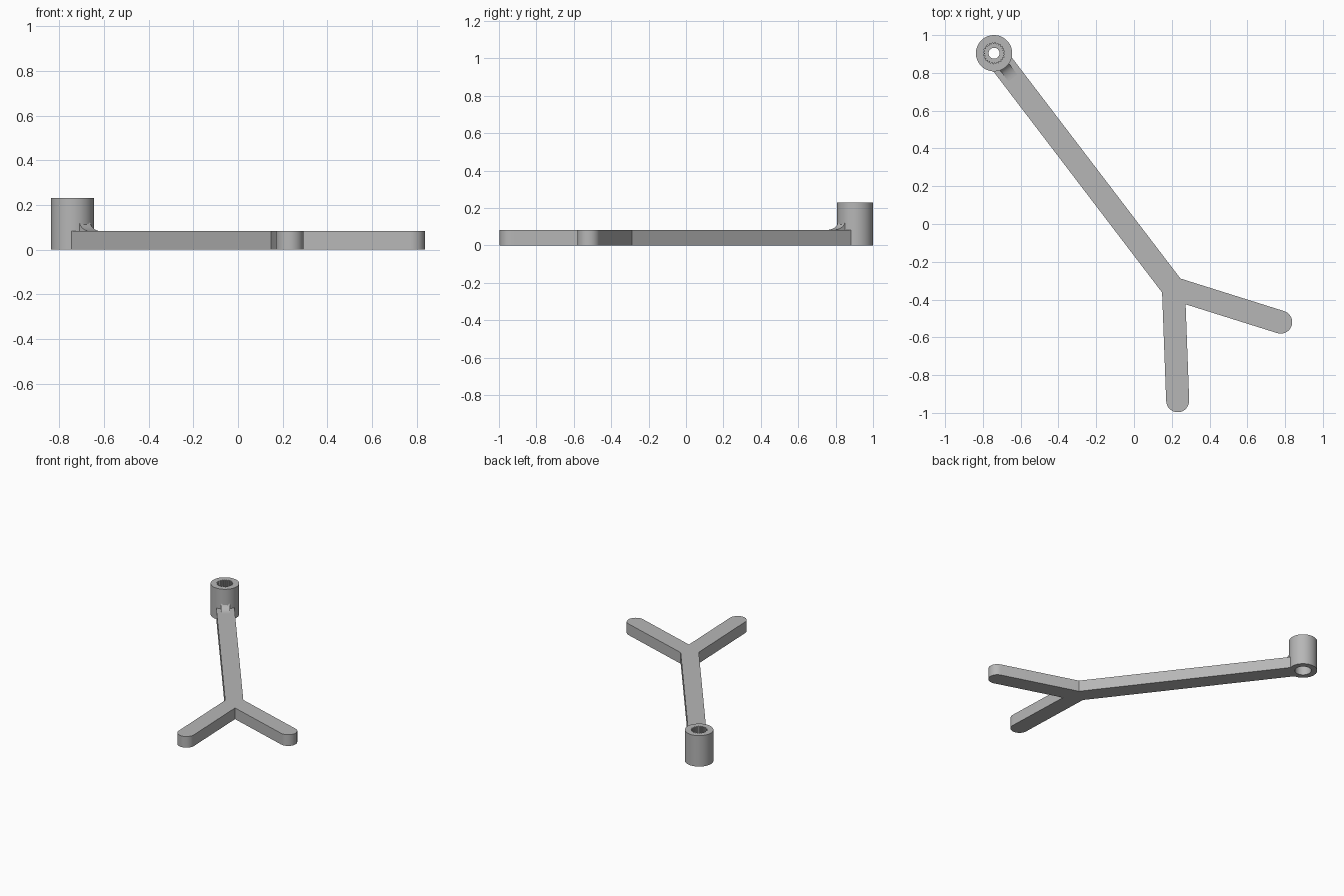
import bpy, bmesh
from math import sin, cos, tan, pi, radians, sqrt
from mathutils import Vector, Matrix

cube = bpy.data.objects.get("Cube")
if cube:
    bpy.data.objects.remove(cube, do_unlink=True)

HUB = Vector((-0.741, 0.904, 0))     # axis of the round hub
FORK = Vector((0.209, -0.341, 0))    # where the arm splits
HUB_R, HUB_H = 0.096, 0.23
HALF, ARM_H = 0.061, 0.083           # half width and height of the bars
SPREAD, PRONG = radians(35.2), 0.595
arm = FORK - HUB
LENGTH = arm.length
# local x runs along the arm away from the hub
TO_WORLD = Matrix.Translation(HUB) @ arm.to_track_quat('X', 'Z').to_matrix().to_4x4()

grey = bpy.data.materials.new("grey plastic")
grey.use_nodes = True
colour = (0.47, 0.47, 0.47, 1)
grey.diffuse_color = colour
grey.node_tree.nodes["Principled BSDF"].inputs["Base Color"].default_value = colour


def finish(name, bm, matrix):
    bmesh.ops.recalc_face_normals(bm, faces=bm.faces)
    mesh = bpy.data.meshes.new(name)
    bm.to_mesh(mesh)
    bm.free()
    mesh.materials.append(grey)
    obj = bpy.data.objects.new(name, mesh)
    bpy.context.collection.objects.link(obj)
    obj.matrix_world = matrix
    bpy.ops.object.select_all(action='DESELECT')
    obj.select_set(True)
    bpy.context.view_layer.objects.active = obj
    bpy.ops.object.shade_smooth_by_angle(angle=radians(30))
    return obj


def extrude(name, points, offset):
    bm = bmesh.new()
    face = bm.faces.new([bm.verts.new(p) for p in points])
    new = bmesh.ops.extrude_face_region(bm, geom=[face])["geom"]
    bmesh.ops.translate(bm, vec=offset,
                        verts=[v for v in new if isinstance(v, bmesh.types.BMVert)])
    return finish(name, bm, TO_WORLD)


# Forked arm: half outline from the hub to the crotch, then its mirror image
half = []
for i in range(7):
    y = HALF * i / 6
    half.append((sqrt((HUB_R - 0.002) ** 2 - y * y), y, 0))
half.append((LENGTH - HALF * tan(SPREAD / 2), HALF, 0))
tip = Vector((LENGTH + PRONG * cos(SPREAD), PRONG * sin(SPREAD), 0))
for i in range(17):
    a = SPREAD + pi / 2 - pi * i / 16
    half.append(tip + HALF * Vector((cos(a), sin(a), 0)))
half.append((LENGTH + HALF / sin(SPREAD), 0, 0))
mirrored = [(p[0], -p[1], 0) for p in half[-2:0:-1]]
extrude("forked_arm", half + mirrored, (0, 0, ARM_H))

# Concave fillet between the hub and the top of the arm
FILLET_L, FILLET_H, FILLET_W = 0.075, 0.048, 0.03
profile = [(HUB_R - 0.012, -FILLET_W, ARM_H - 0.01)]
for i in range(11):
    a = pi / 2 * i / 10
    profile.append((HUB_R - 0.006 + FILLET_L * (1 - cos(a)), -FILLET_W,
                    ARM_H + FILLET_H * (1 - sin(a))))
profile.insert(1, (HUB_R - 0.012, -FILLET_W, ARM_H + FILLET_H))
profile.append((HUB_R - 0.006 + FILLET_L, -FILLET_W, ARM_H - 0.01))
extrude("hub_fillet", profile, (0, 2 * FILLET_W, 0))

# Hub: splined socket above, plain recess below, screw hole between
SEGMENTS = 96
BORE, SCREW = 0.056, 0.029


def spline_radius(i):
    return 0.048 if i % 4 < 2 else BORE


def plain(r):
    return lambda i: r


rings = [(plain(HUB_R), 0), (plain(HUB_R), HUB_H), (spline_radius, HUB_H),
         (spline_radius, 0.12), (plain(SCREW), 0.12), (plain(SCREW), 0.08),
         (plain(BORE), 0.08), (plain(BORE), 0)]
bm = bmesh.new()
loops = []
for radius, z in rings:
    loops.append([bm.verts.new((radius(i) * cos(2 * pi * i / SEGMENTS),
                                radius(i) * sin(2 * pi * i / SEGMENTS), z))
                  for i in range(SEGMENTS)])
for lower, upper in zip(loops, loops[1:] + loops[:1]):
    for i in range(SEGMENTS):
        j = (i + 1) % SEGMENTS
        bm.faces.new((lower[i], lower[j], upper[j], upper[i]))
finish("splined_hub", bm, Matrix.Translation(HUB))
